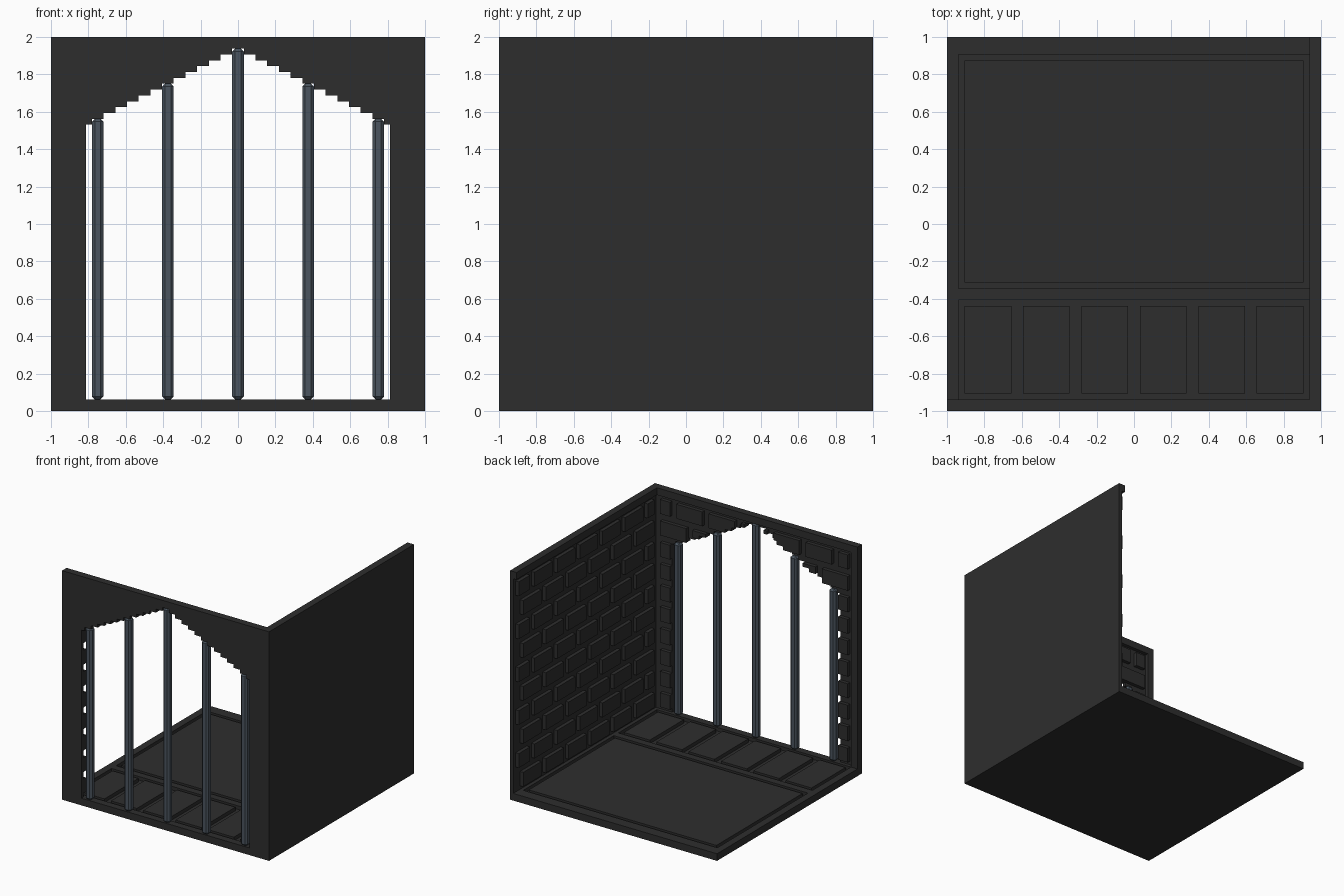
import bpy, bmesh

U = 1 / 32  # modelling grid unit

cube = bpy.data.objects.get("Cube")
if cube:
    bpy.data.objects.remove(cube, do_unlink=True)


def material(name, color):
    m = bpy.data.materials.new(name)
    m.use_nodes = True
    m.diffuse_color = (*color, 1)
    bsdf = next(n for n in m.node_tree.nodes if n.type == 'BSDF_PRINCIPLED')
    bsdf.inputs["Base Color"].default_value = (*color, 1)
    return m


STONE = material("dark stone", (0.027, 0.027, 0.027))
STEEL = material("blue grey steel", (0.07, 0.091, 0.115))


def finish(name, bm, mat):
    bmesh.ops.recalc_face_normals(bm, faces=bm.faces)
    mesh = bpy.data.meshes.new(name)
    bm.to_mesh(mesh)
    bm.free()
    mesh.materials.append(mat)
    obj = bpy.data.objects.new(name, mesh)
    bpy.context.collection.objects.link(obj)
    return obj


def add_box(bm, x, y, z):
    """Box from (low, high) ranges in grid units."""
    verts = bmesh.ops.create_cube(bm, size=1)["verts"]
    for v in verts:
        for i, (a, b) in enumerate((x, y, z)):
            v.co[i] = ((a + b) / 2 + v.co[i] * (b - a)) * U


def boxes(name, ranges, mat=STONE):
    bm = bmesh.new()
    for r in ranges:
        add_box(bm, *r)
    return finish(name, bm, mat)


def prism(name, points, y0, y1):
    """Extrude an x-z outline along y."""
    bm = bmesh.new()
    face = bm.faces.new([bm.verts.new((x * U, y0 * U, z * U)) for x, z in points])
    new = bmesh.ops.extrude_face_region(bm, geom=[face])["geom"]
    bmesh.ops.translate(bm, vec=(0, (y1 - y0) * U, 0),
                        verts=[v for v in new if isinstance(v, bmesh.types.BMVert)])
    return finish(name, bm, STONE)


def brick_rows(low, high):
    """Staggered bricks as (along, height) ranges."""
    for row in range(10):
        z = 3 + 6 * row
        start = low - (5 if row % 2 else 0)
        while start < high:
            a, b = max(start, low), min(start + 8, high)
            if b - a >= 1:
                yield (a, b), (z, z + 4)
            start += 10


# Stepped arch outline, left half mirrored to the right
half = [(-26, 2), (-26, 49), (-25, 49)]
for k in range(12, 0, -1):
    half += [(-2 * k - 1, 62 - k), (-2 * k + 1, 62 - k)]
half.append((-1, 62))
half = [p for i, p in enumerate(half) if p not in half[:i]]
arch = half + [(-x, z) for x, z in reversed(half)]

# Floor: base, rims and raised panels
boxes("floor_base", [((-32, 32), (-32, 32), (0, 1))])
boxes("floor_rim", [
    ((-32, -30), (-32, 32), (1, 2)), ((30, 32), (-32, 32), (1, 2)),
    ((-30, 30), (-32, -30), (1, 2)), ((-30, 30), (-13, -11), (1, 2)),
    ((-30, 30), (29, 32), (1, 2))])
boxes("floor_large_panel", [((-29, 29), (-10, 28), (1, 2))])
boxes("floor_small_panels", [((x, x + 8), (-29, -14), (1, 2)) for x in range(-29, 29, 10)])

# Side wall with capped brickwork
boxes("side_wall", [((31, 32), (-32, 32), (2, 64))])
boxes("side_wall_cap", [((30, 31), (-32, 32), (62, 64))])
boxes("side_wall_bricks", [((30, 31), a, z) for a, z in brick_rows(-29, 31)])

# Front wall with the arched opening
prism("front_wall", [(-32, 2)] + arch + [(32, 2), (32, 64), (-32, 64)], -32, -31)
boxes("front_wall_rim", [((-32, -30), (-31, -30), (2, 62)),
                         ((-32, 31), (-31, -30), (62, 64))])
bricks = boxes("front_wall_bricks", [(a, (-31, -30), z) for a, z in brick_rows(-29, 29)])
cutter = prism("arch_cutter", [(x, z - 1 if z == 2 else z) for x, z in arch], -34, -28)
cutter.hide_render = True
cutter.hide_viewport = True
cut = bricks.modifiers.new("arch opening", 'BOOLEAN')
cut.operation = 'DIFFERENCE'
cut.solver = 'EXACT'
cut.object = cutter

# Vertical bars with chamfered edges
for i in range(-2, 3):
    bar = boxes(f"bar_{i + 3}", [((i * 12 - 1, i * 12 + 1), (-32, -30), (2, 62 - 6 * abs(i)))], STEEL)
    bevel = bar.modifiers.new("chamfer", 'BEVEL')
    bevel.width = 0.5 * U
    bevel.segments = 1
